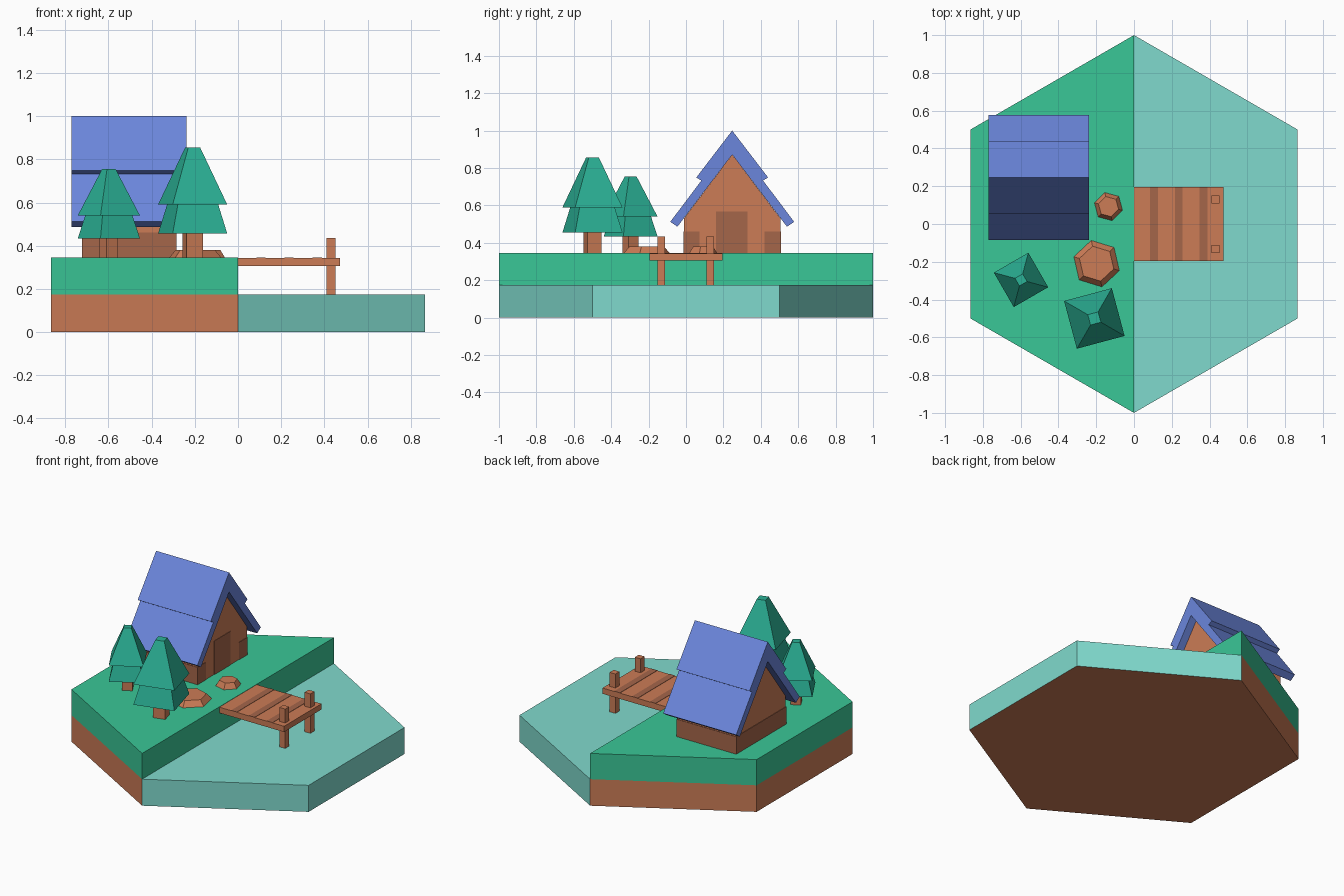
import bpy, bmesh, math
from mathutils import Vector

if "Cube" in bpy.data.objects:
    bpy.data.objects.remove(bpy.data.objects["Cube"])


def material(name, hexcode):
    m = bpy.data.materials.new(name)
    srgb = [int(hexcode[i:i + 2], 16) / 255 for i in (0, 2, 4)]
    m.diffuse_color = [((c + 0.055) / 1.055) ** 2.4 for c in srgb] + [1]
    m.use_nodes = True
    m.node_tree.nodes["Principled BSDF"].inputs["Base Color"].default_value = m.diffuse_color
    return m


GRASS = material("grass", "3AC797")
EARTH = material("earth", "CC7C56")
WOOD_DARK = material("dark_wood", "A5664A")
WATER = material("water", "80DACD")
ROOF = material("roof_blue", "6B86DC")
LEAF = material("leaf", "2BB296")


def loft(name, rings, mat):
    """Closed solid through a stack of rings with equal point counts."""
    bm = bmesh.new()
    vs = [[bm.verts.new(p) for p in r] for r in rings]
    n = len(vs[0])
    bm.faces.new(vs[0])
    bm.faces.new(vs[-1])
    for a, b in zip(vs, vs[1:]):
        for i in range(n):
            bm.faces.new((a[i], a[(i + 1) % n], b[(i + 1) % n], b[i]))
    bmesh.ops.recalc_face_normals(bm, faces=bm.faces)
    me = bpy.data.meshes.new(name)
    bm.to_mesh(me)
    bm.free()
    me.materials.append(mat)
    ob = bpy.data.objects.new(name, me)
    bpy.context.collection.objects.link(ob)
    return ob


def prism(name, outline, lo, hi, mat, axis="z"):
    place = (lambda p, h: (p[0], p[1], h)) if axis == "z" else (lambda p, h: (h, p[0], p[1]))
    return loft(name, [[place(p, h) for p in outline] for h in (lo, hi)], mat)


def box(name, x, y, z, mat):
    return prism(name, [(x[0], y[0]), (x[1], y[0]), (x[1], y[1]), (x[0], y[1])], z[0], z[1], mat)


def ngon_stack(name, centre, sides, angle, levels, mat):
    """levels: (radius, z) pairs."""
    a0 = math.radians(angle)
    ring = lambda r, z: [(centre[0] + r * math.cos(a0 + i * math.tau / sides),
                          centre[1] + r * math.sin(a0 + i * math.tau / sides), z)
                         for i in range(sides)]
    return loft(name, [ring(r, z) for r, z in levels], mat)


# Hexagonal base: earth and grass on the left, water on the right
G, W, HX = 0.345, 0.175, math.sqrt(3) / 2
land = [(0, 1), (-HX, 0.5), (-HX, -0.5), (0, -1)]
prism("earth", land, 0, W, EARTH)
prism("grass", land, W, G, GRASS)
water = prism("water", [(-x, y) for x, y in land], 0, W, WATER)
water.data.materials.append(EARTH)
for f in water.data.polygons:           # earth-coloured underside
    if f.normal.z < -0.9:
        f.material_index = 1

# House body
YC, X0, X1, HALF = 0.247, -0.72, -0.288, 0.258
Y0, Y1 = YC - HALF, YC + HALF
prism("house_walls", [(Y0, G), (Y1, G), (Y1, 0.53), (YC, 0.871), (Y0, 0.53)], X0, X1, EARTH, "x")

# Dark boards around the foot of the walls, and the door
T, ZB = 0.003, (G, 0.46)
box("back_skirting", (X0 - T, X0 + T), (Y0 - T, Y1 + T), ZB, WOOD_DARK)
for side, y in (("near", Y0), ("far", Y1)):
    box(side + "_skirting", (X0 - T, X1 + T), (y - T, y + T), ZB, WOOD_DARK)
box("near_corner_board", (X1 - T, X1 + T), (Y0 - T, 0.072), ZB, WOOD_DARK)
box("far_corner_board", (X1 - T, X1 + T), (0.42, Y1 + T), ZB, WOOD_DARK)
box("door", (X1 - T, X1 + T), (0.16, 0.33), (G, 0.567), WOOD_DARK)

# Stepped roof, half profile mirrored about the ridge
half = [(0.192, 0.749), (0.165, 0.733), (0.331, 0.512), (0.293, 0.486)]
profile = ([(YC, 1.0)] + [(YC - d, z) for d, z in half] + [(YC, 0.871)]
           + [(YC + d, z) for d, z in reversed(half)])
prism("roof", profile, -0.771, -0.238, ROOF, "x")

# Trees: square trunk and two tapered tiers
trees = [("large_tree", (-0.21, -0.5), 60, 0.185, 0.137, 0.04, 0.055, (0.456, 0.59, 0.855)),
         ("small_tree", (-0.598, -0.296), 75, 0.149, 0.113, 0.033, 0.044, (0.434, 0.54, 0.754))]
for name, c, ang, r, r_mid, r_top, r_trunk, (z0, z1, z2) in trees:
    ngon_stack(name + "_trunk", c, 4, ang, [(r_trunk, G), (r_trunk, z0 + 0.01)], EARTH)
    ngon_stack(name + "_foliage", c, 4, ang,
               [(r, z0), (r_mid, z1), (r, z1), (r_top, z2)], LEAF)

# Flat hexagonal rocks
ngon_stack("large_rock", (-0.198, -0.21), 6, 43, [(0.126, G), (0.095, 0.38)], EARTH)
ngon_stack("small_rock", (-0.135, 0.092), 6, 45, [(0.077, G), (0.055, 0.38)], EARTH)

# Jetty with dark planks and two posts
box("jetty_deck", (0, 0.473), (-0.195, 0.195), (0.305, 0.343), EARTH)
for i in range(3):
    x = 0.086 + 0.13 * i
    box(f"jetty_plank_{i + 1}", (x, x + 0.042), (-0.195, 0.195), (0.341, 0.345), WOOD_DARK)
for side, y in (("near", -0.132), ("far", 0.13)):
    box(side + "_jetty_post", (0.41, 0.452), (y - 0.021, y + 0.021), (W, 0.435), EARTH)
